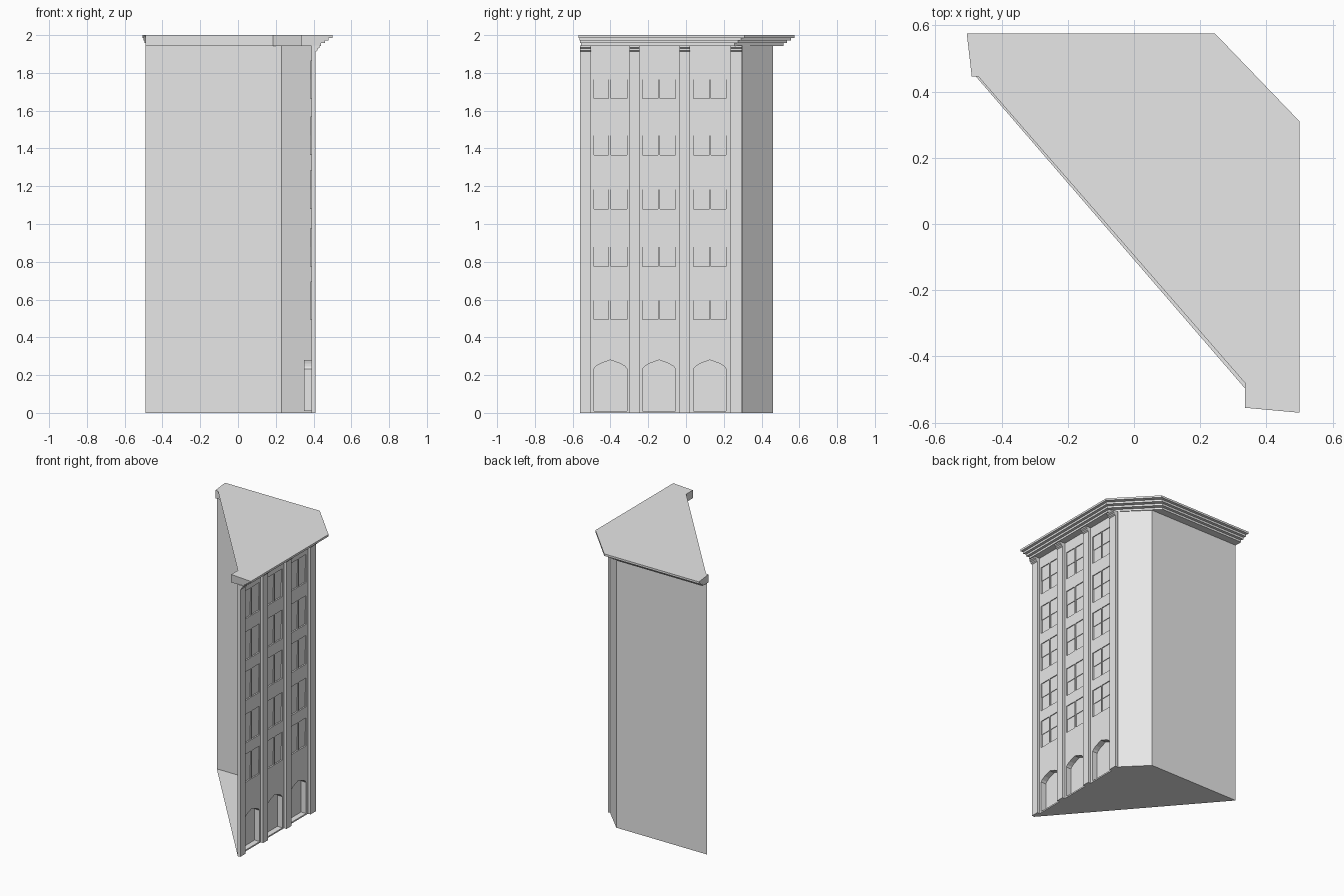
import bpy, bmesh

if "Cube" in bpy.data.objects:
    bpy.data.objects.remove(bpy.data.objects["Cube"])

stone = bpy.data.materials.new("pale_grey_stone")
stone.diffuse_color = (0.8, 0.8, 0.8, 1)
stone.use_nodes = True
stone.node_tree.nodes["Principled BSDF"].inputs["Base Color"].default_value = stone.diffuse_color


def make(name, faces, recalc=False):
    """Object from a list of faces, each a list of points."""
    bm = bmesh.new()
    for f in faces:
        bm.faces.new([bm.verts.new(p) for p in f])
    bmesh.ops.remove_doubles(bm, verts=bm.verts[:], dist=0.0002)
    if recalc:
        bmesh.ops.recalc_face_normals(bm, faces=bm.faces[:])
    me = bpy.data.meshes.new(name)
    bm.to_mesh(me)
    bm.free()
    me.materials.append(stone)
    ob = bpy.data.objects.new(name, me)
    bpy.context.collection.objects.link(ob)
    return ob


def rect(x, y0, y1, z0, z1):
    return [(x, y0, z0), (x, y1, z0), (x, y1, z1), (x, y0, z1)]


WALL, TOP = 0.39, 1.945

# Floor, chamfered corner and rear wall (the diagonal side is open)
plan = [(WALL, -0.56), (WALL, 0.30), (0.23, 0.46), (-0.49, 0.46)]
make("floor", [[(x, y, 0) for x, y in reversed(plan)]])
for name, a, b in (("corner_wall", plan[1], plan[2]), ("rear_wall", plan[2], plan[3])):
    make(name, [[(*a, 0), (*b, 0), (*b, TOP), (*a, TOP)]])

# Facade: grid of wall cells, with window and arch openings left out
bays = [(-0.488, -0.409, -0.398, -0.312), (-0.23, -0.148, -0.137, -0.055),
        (0.04, 0.124, 0.132, 0.213)]
rows = [(0.495, 0.695), (0.775, 0.98), (1.08, 1.285), (1.365, 1.57), (1.665, 1.865)]
ARCH = (0.01, 0.28)
ys = [-0.56] + [y for b in bays for y in b] + [0.30]
zs = [0, *ARCH] + [z for r in rows for z in r] + [TOP]
panes = [p for b in bays for p in (b[:2], b[2:])]

wall, windows, arches = [], [], []
for y0, y1 in zip(ys, ys[1:]):
    for z0, z1 in zip(zs, zs[1:]):
        in_bay = any(b[0] <= y0 and y1 <= b[3] for b in bays)
        if (z0, z1) == ARCH and in_bay:
            continue
        if (z0, z1) in rows and (y0, y1) in panes:
            # double-hung sash: upper half sits proud of the lower half
            zm = (z0 + z1) / 2
            for x, a, b in ((0.38, z0, zm), (0.384, zm, z1)):
                windows.append(rect(x, y0, y1, a, b))
                windows.append([(WALL, y0, a), (x, y0, a), (x, y0, b), (WALL, y0, b)])
                windows.append([(x, y1, a), (WALL, y1, a), (WALL, y1, b), (x, y1, b)])
            windows.append([(WALL, y0, z0), (WALL, y1, z0), (0.38, y1, z0), (0.38, y0, z0)])
            windows.append([(0.38, y0, zm), (0.38, y1, zm), (0.384, y1, zm), (0.384, y0, zm)])
            windows.append([(0.384, y0, z1), (0.384, y1, z1), (WALL, y1, z1), (WALL, y0, z1)])
        else:
            wall.append(rect(WALL, y0, y1, z0, z1))

# Ground floor arches: spandrels in the wall, deep reveal and back panel
curve = [(0, 0.233), (0.06, 0.246), (0.2, 0.261), (0.5, 0.28),
         (0.8, 0.261), (0.94, 0.246), (1, 0.233)]
for b in bays:
    w = b[3] - b[0]
    top = [(b[0] + t * w, z) for t, z in curve]
    wall.append([(WALL, y, z) for y, z in top[:4]] + [(WALL, b[0], 0.28)])
    wall.append([(WALL, y, z) for y, z in top[3:]] + [(WALL, b[3], 0.28)])
    loop = [(b[0], 0.01), (b[3], 0.01)] + top[::-1]
    arches.append([(0.35, y, z) for y, z in loop])
    for p, q in zip(loop, loop[1:] + loop[:1]):
        arches.append([(WALL, *p), (WALL, *q), (0.35, *q), (0.35, *p)])
make("facade_wall", wall)
make("windows", windows)
make("arched_doorways", arches)

# Pilasters with a flared, stepped capital
prof = [(WALL, 0), (0.41, 0), (0.41, 1.912), (0.42, 1.918), (0.42, 1.928),
        (0.432, 1.934), (0.432, TOP), (WALL, TOP)]
for i, (a, b) in enumerate([(-0.56, -0.503), (-0.30, -0.245), (-0.035, 0.02), (0.235, 0.297)]):
    faces = [[(x, a, z) for x, z in prof], [(x, b, z) for x, z in prof]]
    for p, q in zip(prof, prof[1:] + prof[:1]):
        faces.append([(p[0], a, p[1]), (q[0], a, q[1]), (q[0], b, q[1]), (p[0], b, p[1])])
    make(f"pilaster_{i + 1}", faces, True)

# Cornice: stepped section lofted along facade, corner and rear
# each station: inner edge, lowest outer edge, highest outer edge
stations = [((0.335, -0.555), (0.44, -0.555), (0.50, -0.57)),
            ((0.335, 0.295), (0.44, 0.257), (0.50, 0.31)),
            ((0.185, 0.445), (0.185, 0.515), (0.245, 0.575)),
            ((-0.49, 0.445), (-0.49, 0.515), (-0.505, 0.575))]
Z0, STEPS = 1.943, 4
H = (2.0 - Z0) / STEPS


def section(st):
    inner, low, high = st
    pts = [(*inner, Z0)]
    for k in range(STEPS):
        t = k / (STEPS - 1)
        x, y = (l + (h - l) * t for l, h in zip(low, high))
        pts += [(x, y, Z0 + k * H), (x, y, Z0 + (k + 1) * H)]
    return pts + [(*inner, 2.0)]


secs = [section(s) for s in stations]
faces = [secs[0], secs[-1]]
for s, t in zip(secs, secs[1:]):
    for j in range(len(s)):
        k = (j + 1) % len(s)
        faces.append([s[j], s[k], t[k], t[j]])
make("cornice", faces, True)

# Flat roof filling the space inside the cornice
make("roof", [[(0.335, -0.48, 2), (0.335, 0.295, 2), (0.185, 0.445, 2), (-0.47, 0.445, 2)]])
